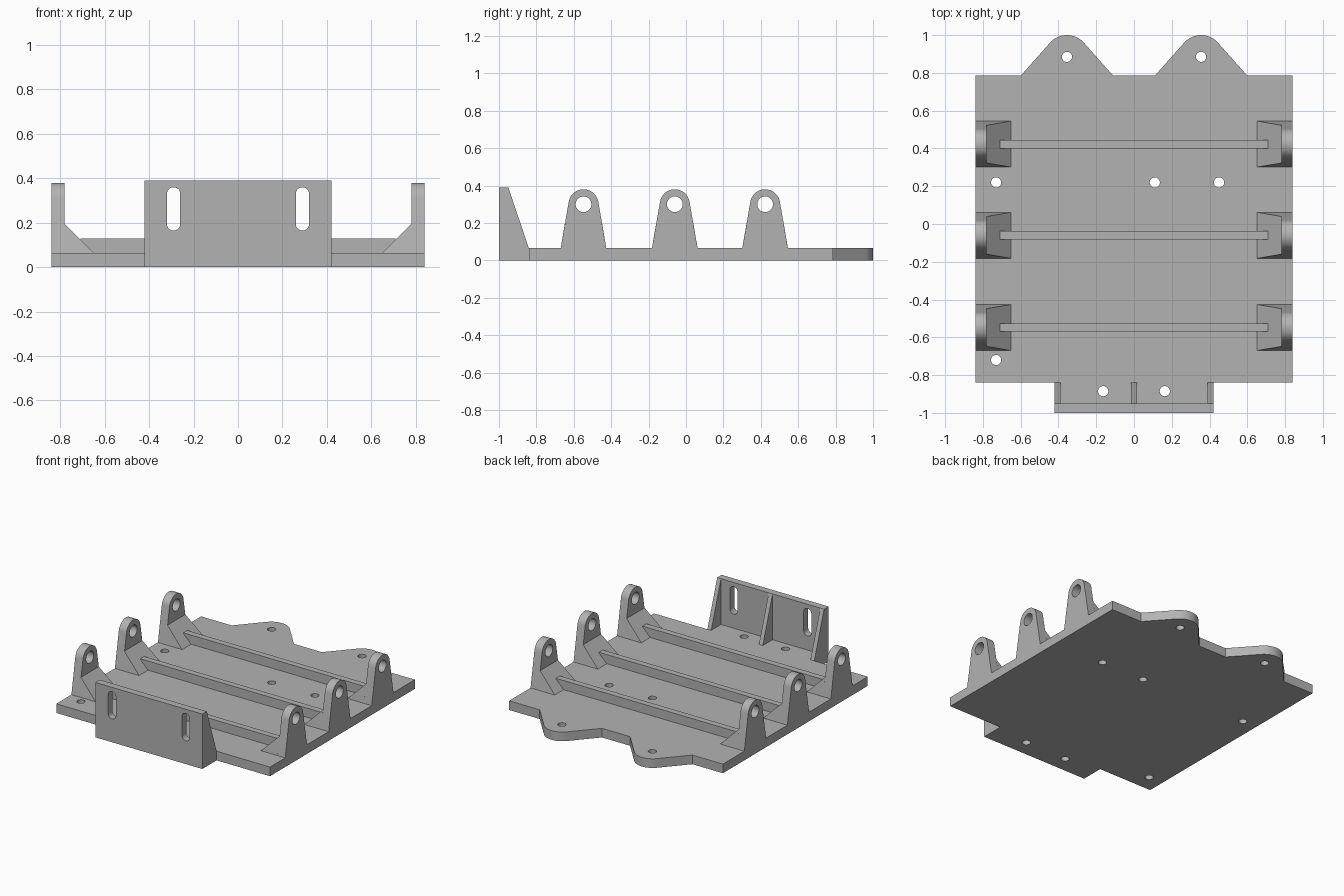
import bpy, bmesh
from math import sin, cos, pi, atan2, acos, hypot, radians
from mathutils import Matrix, Vector

if "Cube" in bpy.data.objects:
    bpy.data.objects.remove(bpy.data.objects["Cube"])

grey = bpy.data.materials.new("plain grey")
grey.use_nodes = True
grey.diffuse_color = (0.45, 0.45, 0.45, 1)
grey.node_tree.nodes["Principled BSDF"].inputs["Base Color"].default_value = grey.diffuse_color

T = 0.065          # base thickness
HALF_W = 0.84      # base half width
ROWS = (0.423, -0.06, -0.548)


def arc(cx, cy, r, a0, a1, n):
    return [(cx + r * cos(a0 + (a1 - a0) * i / n), cy + r * sin(a0 + (a1 - a0) * i / n))
            for i in range(n + 1)]


def circle(cx, cy, r):
    return arc(cx, cy, r, 0, 2 * pi, 32)[:-1]


def slot(cx, low, high, r):
    return arc(cx, high - r, r, 0, pi, 16) + arc(cx, low + r, r, pi, 2 * pi, 16)


def lug(cx, cy, r, half, base):
    """Rounded tongue with straight sides tangent to its tip, right to left."""
    dy = base - cy
    a = atan2(dy, half) + acos(r / hypot(half, dy))
    return [(cx + half, base)] + arc(cx, cy, r, a, pi - a, 24) + [(cx - half, base)]


def finish(name, mesh):
    bm = bmesh.new()
    bm.from_mesh(mesh)
    bmesh.ops.remove_doubles(bm, verts=bm.verts, dist=0.0001)
    bmesh.ops.recalc_face_normals(bm, faces=bm.faces)
    bm.to_mesh(mesh)
    bm.free()
    mesh.materials.clear()
    mesh.materials.append(grey)
    mesh.shade_smooth()
    mesh.set_sharp_from_angle(angle=radians(25))
    obj = bpy.data.objects.new(name, mesh)
    bpy.context.collection.objects.link(obj)
    return obj


def slab(name, loops, axis, low, high):
    """Extrude an outline with holes along one axis, from low to high."""
    curve = bpy.data.curves.new(name + "_outline", "CURVE")
    curve.dimensions = "2D"
    curve.fill_mode = "BOTH"
    curve.extrude = (high - low) / 2
    for loop in loops:
        spline = curve.splines.new("POLY")
        spline.points.add(len(loop) - 1)
        for p, (u, v) in zip(spline.points, loop):
            p.co = (u, v, 0, 1)
        spline.use_cyclic_u = True
    helper = bpy.data.objects.new(name + "_outline", curve)
    bpy.context.collection.objects.link(helper)
    graph = bpy.context.evaluated_depsgraph_get()
    mesh = bpy.data.meshes.new_from_object(helper.evaluated_get(graph))
    bpy.data.objects.remove(helper)
    u, v, w = {"x": ((0, 1, 0), (0, 0, 1), (1, 0, 0)),
               "y": ((1, 0, 0), (0, 0, 1), (0, 1, 0)),
               "z": ((1, 0, 0), (0, 1, 0), (0, 0, 1))}[axis]
    turn = Matrix((u, v, w)).transposed().to_4x4()
    mesh.transform(Matrix.Translation(Vector(w) * (low + high) / 2) @ turn)
    mesh.name = name
    return finish(name, mesh)


def rect(x0, x1, y0, y1):
    return [(x0, y0), (x1, y0), (x1, y1), (x0, y1)]


# Base plate with two rear tabs, a front tongue and screw holes
outline = [(-HALF_W, -0.84), (-0.42, -0.84), (-0.42, -0.95), (0.42, -0.95),
           (0.42, -0.84), (HALF_W, -0.84), (HALF_W, 0.785)]
for x in (0.355, -0.355):
    outline += lug(x, 0.88, 0.12, 0.245, 0.785)
outline.append((-HALF_W, 0.785))
screws = [(-0.355, 0.885), (0.355, 0.885), (-0.73, 0.22), (0.11, 0.22),
          (0.45, 0.22), (-0.73, -0.72), (-0.163, -0.885), (0.163, -0.885)]
slab("base_plate", [outline] + [circle(x, y, 0.027) for x, y in screws], "z", 0, T)

# Upright front plate with two slots
slab("front_plate", [rect(-0.42, 0.42, 0, 0.39)] +
     [slot(x, 0.165, 0.36, 0.03) for x in (-0.29, 0.29)], "y", -1, -0.95)

# Gussets behind the front plate
for name, x in (("right", -0.405), ("middle", 0), ("left", 0.405)):
    slab(name + "_gusset", [[(-0.95, T), (-0.84, T), (-0.95, 0.39)]], "x", x - 0.015, x + 0.015)

# Rows of ears, each with a sloped foot, joined by a rib
for y, row in zip(ROWS, ("rear", "middle", "front")):
    slab(row + "_rib", [rect(-0.71, 0.71, T, 0.13)], "y", y - 0.022, y + 0.022)
    for s, side in ((1, "left"), (-1, "right")):
        low, high = sorted((s * 0.78, s * HALF_W))
        slab(f"{row}_{side}_ear", [lug(y, 0.30, 0.08, 0.122, T), circle(y, 0.30, 0.042)],
             "x", low, high)
        bm = bmesh.new()
        for x, z, half in ((0.78, T, 0.122), (0.78, 0.195, 0.10), (0.65, T, 0.122)):
            for d in (-half, half):
                bm.verts.new((s * x, y + d, z))
        bmesh.ops.convex_hull(bm, input=bm.verts)
        mesh = bpy.data.meshes.new(f"{row}_{side}_foot")
        bm.to_mesh(mesh)
        bm.free()
        finish(mesh.name, mesh)
